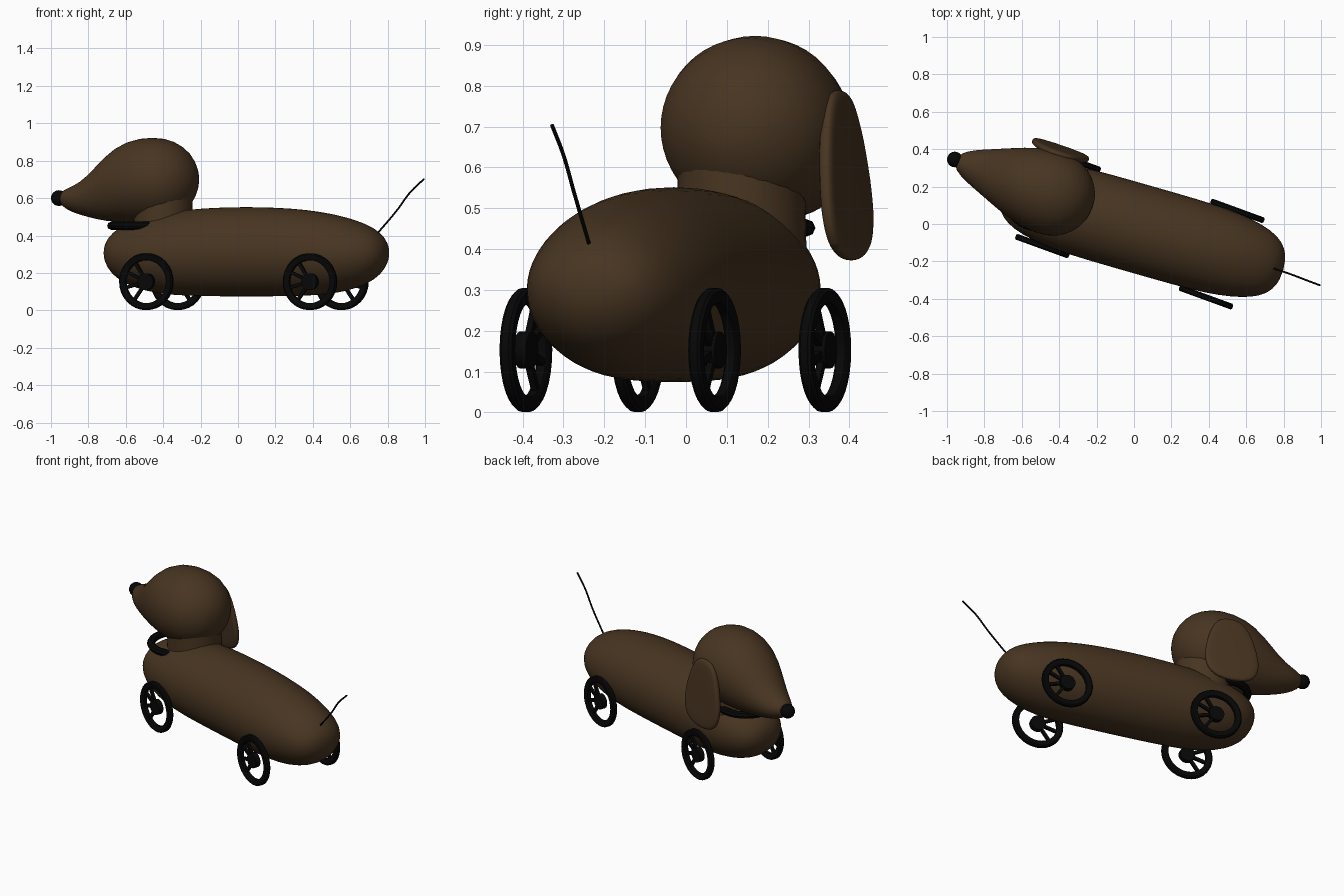
import bpy, bmesh
from math import cos, sin, pi, radians
from mathutils import Matrix

old = bpy.data.objects.get("Cube")
if old:
    bpy.data.objects.remove(old)


def material(name, rgb):
    mat = bpy.data.materials.new(name)
    mat.use_nodes = True
    mat.diffuse_color = (*rgb, 1)
    mat.node_tree.nodes["Principled BSDF"].inputs["Base Color"].default_value = (*rgb, 1)
    return mat


brown = material("dark_brown", (0.064, 0.035, 0.015))
black = material("black", (0.002, 0.002, 0.002))


def finish(name, bm, mat, matrix, subdiv=0):
    bmesh.ops.recalc_face_normals(bm, faces=bm.faces)
    mesh = bpy.data.meshes.new(name)
    bm.to_mesh(mesh)
    bm.free()
    mesh.materials.append(mat)
    obj = bpy.data.objects.new(name, mesh)
    bpy.context.collection.objects.link(obj)
    obj.matrix_world = matrix
    if subdiv:
        mod = obj.modifiers.new("Smooth", "SUBSURF")
        mod.levels = mod.render_levels = subdiv
    bpy.ops.object.select_all(action="DESELECT")
    obj.select_set(True)
    bpy.context.view_layer.objects.active = obj
    bpy.ops.object.shade_smooth_by_angle(angle=radians(40))


def place(x, y, z, degrees):
    return Matrix.Translation((x, y, z)) @ Matrix.Rotation(radians(degrees), 4, "Z")


def bridge(bm, a, b):
    n = len(a)
    for i in range(n):
        bm.faces.new((a[i], a[(i + 1) % n], b[(i + 1) % n], b[i]))


def loft(bm, sections, n=24):
    """Closed skin through elliptical sections (u, centre z, half width, half height)."""
    rings = []
    for u, zc, ry, rz in sections:
        rings.append([bm.verts.new((u, ry * cos(2 * pi * i / n), zc + rz * sin(2 * pi * i / n)))
                      for i in range(n)])
    for a, b in zip(rings, rings[1:]):
        bridge(bm, a, b)
    for ring, sec, step in ((rings[0], sections[0], -1), (rings[-1], sections[-1], 1)):
        tip = bm.verts.new((sec[0] + step * sec[2] * 0.12, 0, sec[1]))
        for i in range(n):
            bm.faces.new((ring[i], ring[(i + 1) % n], tip))


# Long sausage body, the same at both ends: (u, half width, top, bottom)
half = [(0, 0.24, 0.242, 0.244), (0.25, 0.24, 0.234, 0.242), (0.42, 0.235, 0.214, 0.236),
        (0.55, 0.218, 0.187, 0.217), (0.66, 0.19, 0.15, 0.18), (0.735, 0.147, 0.108, 0.132),
        (0.775, 0.085, 0.055, 0.07)]
profile = [(-u, *rest) for u, *rest in reversed(half[1:])] + half
bm = bmesh.new()
loft(bm, [(u, (top - low) / 2, w, (top + low) / 2) for u, w, top, low in profile])
finish("body", bm, brown, place(0.045, -0.03, 0.315, -16), 1)

# Head with a tapering muzzle
head = [(-0.52, 0.598, 0.048, 0.044), (-0.45, 0.592, 0.088, 0.073), (-0.37, 0.606, 0.12, 0.108),
        (-0.265, 0.652, 0.163, 0.18), (-0.15, 0.69, 0.209, 0.221), (0, 0.697, 0.236, 0.235),
        (0.11, 0.697, 0.215, 0.213), (0.19, 0.698, 0.155, 0.155), (0.235, 0.70, 0.075, 0.075)]
bm = bmesh.new()
loft(bm, head)
finish("head", bm, brown, place(-0.45, 0.167, 0, -19), 1)

bm = bmesh.new()
bmesh.ops.create_uvsphere(bm, u_segments=20, v_segments=12, radius=0.042)
finish("nose", bm, black, place(-0.958, 0.345, 0.6, 0))

# Neck and collar
bm = bmesh.new()
bmesh.ops.create_cone(bm, cap_ends=True, segments=32, radius1=0.16, radius2=0.155, depth=0.2)
finish("neck", bm, brown, place(-0.4, 0.135, 0.5, 0))


def spin_ring(bm, section, n=32):
    """Ring about the y axis from a closed section of (radius, y) points."""
    rings = []
    for i in range(n):
        a = 2 * pi * i / n
        rings.append([bm.verts.new((r * cos(a), y, r * sin(a))) for r, y in section])
    for i in range(n):
        bridge(bm, rings[i], rings[(i + 1) % n])


bm = bmesh.new()
spin_ring(bm, [(0.153 + 0.024 * cos(k * pi / 4), 0.022 * sin(k * pi / 4)) for k in range(8)])
finish("collar", bm, black, place(-0.523, 0.14, 0.452, 0) @ Matrix.Rotation(pi / 2, 4, "X"))

# Single hanging ear: narrow at the top, wide at the bottom
ear = [(0.208, 0.04), (0.175, 0.09), (0.09, 0.132), (-0.02, 0.159), (-0.11, 0.165),
       (-0.18, 0.135), (-0.215, 0.06)]
outline = [(w, z) for z, w in ear] + [(-w, z) for z, w in reversed(ear)]
bm = bmesh.new()
layers = [[bm.verts.new((x * s, y, z * s)) for x, z in outline]
          for y, s in ((-0.022, 0.88), (-0.012, 1), (0.012, 1), (0.022, 0.88))]
for a, b in zip(layers, layers[1:]):
    bridge(bm, a, b)
bm.faces.new(layers[0])
bm.faces.new(layers[-1])
finish("left_ear", bm, brown,
       place(-0.395, 0.388, 0.584, -19) @ Matrix.Rotation(radians(5), 4, "X"), 2)

# Thin tail wire
curve = bpy.data.curves.new("tail", "CURVE")
curve.dimensions = "3D"
curve.bevel_depth = 0.005
curve.bevel_resolution = 2
curve.use_fill_caps = True
path = [(0.74, -0.235, 0.405), (0.85, -0.273, 0.535), (0.92, -0.3, 0.63), (0.995, -0.328, 0.703)]
spline = curve.splines.new("BEZIER")
spline.bezier_points.add(len(path) - 1)
for point, co in zip(spline.bezier_points, path):
    point.co = co
    point.handle_left_type = point.handle_right_type = "AUTO"
curve.materials.append(black)
bpy.context.collection.objects.link(bpy.data.objects.new("tail", curve))


# Wheels: rim, hub and a fan of spokes on one half
def wheel(name, x, y, turn):
    bm = bmesh.new()
    spin_ring(bm, [(0.115, -0.011), (0.121, -0.016), (0.145, -0.016), (0.152, -0.009),
                   (0.152, 0.009), (0.145, 0.016), (0.121, 0.016), (0.115, 0.011)])
    bmesh.ops.create_cone(bm, cap_ends=True, segments=20, radius1=0.045, radius2=0.045,
                          depth=0.032, matrix=Matrix.Rotation(pi / 2, 4, "X"))
    for degrees in (122, 155, 195, 235):
        spoke = (Matrix.Rotation(radians(-degrees), 4, "Y") @ Matrix.Translation((0.08, 0, 0))
                 @ Matrix.Diagonal((0.09, 0.016, 0.018, 1)))
        bmesh.ops.create_cube(bm, size=1, matrix=spoke)
    finish(name, bm, black, place(x, y, 0.153, turn))


wheel("front_right_wheel", -0.49, -0.118, -20)
wheel("back_right_wheel", 0.385, -0.392, -20)
wheel("front_left_wheel", -0.322, 0.34, 160)
wheel("back_left_wheel", 0.553, 0.07, 160)
